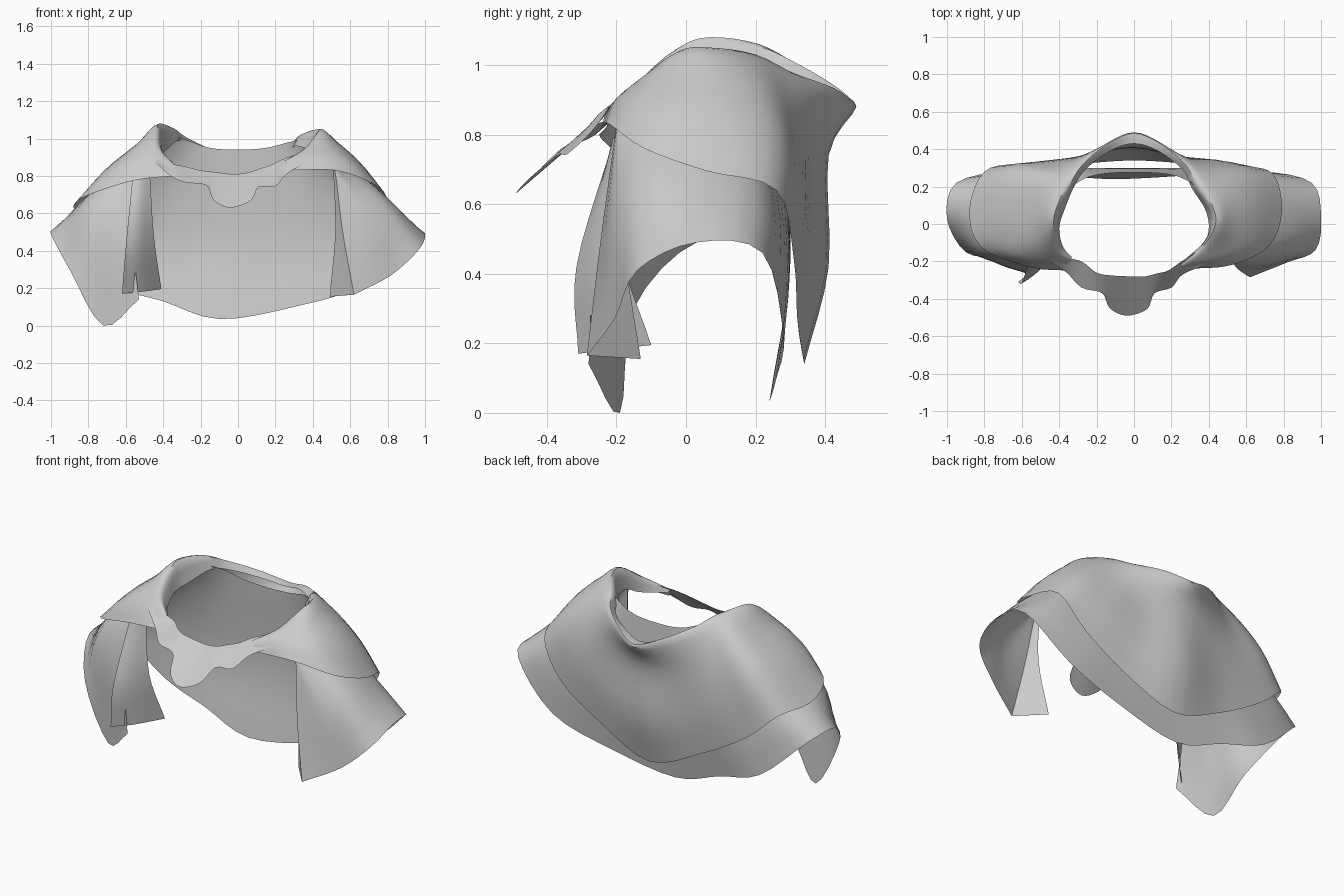
import bpy, math
from mathutils import Vector

cloth = bpy.data.materials.new("grey_cloth")
cloth.diffuse_color = (0.6, 0.6, 0.6, 1)


def spline(pts, steps):
    """Smooth curve through the given points."""
    p = [Vector(q) for q in pts]
    p = [2 * p[0] - p[1]] + p + [2 * p[-1] - p[-2]]
    out = []
    for i in range(1, len(p) - 2):
        a, b, c, d = p[i - 1:i + 3]
        for k in range(steps):
            t = k / steps
            out.append(0.5 * (2 * b + (c - a) * t + (2 * a - 5 * b + 4 * c - d) * t * t
                              + (3 * b - a - 3 * c + d) * t ** 3))
    return out + [p[-2]]


def drape(name, stations, across=4, down=5):
    """Cloth sheet lofted through stations, each a line of points from neck to hem."""
    columns = [spline(s, down) for s in stations]
    rows = [spline(r, across) for r in zip(*columns)]
    n = len(rows[0])
    verts = [v for r in rows for v in r]
    faces = [(i * n + j, i * n + j + 1, (i + 1) * n + j + 1, (i + 1) * n + j)
             for i in range(len(rows) - 1) for j in range(n - 1)]
    me = bpy.data.meshes.new(name)
    me.from_pydata(verts, [], faces)
    me.materials.append(cloth)
    ob = bpy.data.objects.new(name, me)
    bpy.context.collection.objects.link(ob)
    bpy.context.view_layer.objects.active = ob
    ob.select_set(True)
    bpy.ops.object.shade_smooth_by_angle(angle=math.radians(50))
    ob.select_set(False)
    return ob


# Long under cape: top, middle, hem at each station
under_right = [
    [(.52, -.20, .83), (.56, -.245, .50), (.62, -.285, .165)],
    [(.50, -.18, .88), (.72, -.21, .57), (.82, -.205, .27)],
    [(.44, -.08, .97), (.78, -.12, .68), (.97, -.14, .41)],
    [(.42, .05, 1.0), (.78, .06, .69), (1.0, .03, .49)],
    [(.37, .16, 1.0), (.74, .23, .62), (.95, .22, .46)],
    [(.27, .24, .98), (.52, .29, .50), (.68, .28, .22)],
    [(.15, .27, .95), (.25, .30, .45), (.30, .26, .10)],
]
under_left = [
    [(0, .275, .94), (-.02, .30, .45), (-.10, .24, .035)],
    [(-.15, .27, .95), (-.28, .30, .45), (-.40, .26, .13)],
    [(-.27, .24, .99), (-.52, .29, .50), (-.68, .28, .22)],
    [(-.37, .16, 1.02), (-.78, .23, .60), (-.95, .22, .46)],
    [(-.42, .05, 1.02), (-.82, .06, .675), (-1.0, .03, .49)],
    [(-.44, -.08, .98), (-.79, -.14, .66), (-.90, -.15, .30)],
    [(-.50, -.18, .87), (-.70, -.22, .50), (-.72, -.19, .0)],
    [(-.51, -.20, .80), (-.56, -.26, .48), (-.53, -.28, .14)],
]
drape("under_cape", under_right + under_left)

# Folded front strips of the under cape
drape("front_strip_right", [
    [(.52, -.20, .83), (.56, -.245, .50), (.62, -.285, .165)],
    [(.51, -.18, .83), (.52, -.18, .50), (.49, -.13, .155)]])
drape("front_strip_left", [
    [(-.565, -.21, .78), (-.60, -.315, .42), (-.62, -.31, .17)],
    [(-.52, -.21, .79), (-.53, -.27, .45), (-.52, -.23, .18)],
    [(-.47, -.19, .79), (-.45, -.19, .48), (-.41, -.10, .195)]])

# Short over cape: inner lip, rim, upper and lower middle, hem at each station
over_right = [
    [(.26, -.20, .87), (.25, -.22, .88), (.26, -.23, .87), (.27, -.235, .85), (.28, -.24, .83)],
    [(.37, -.10, .88), (.36, -.13, .95), (.41, -.17, .93), (.46, -.20, .89), (.52, -.22, .83)],
    [(.40, -.02, .92), (.43, -.02, 1.04), (.52, -.08, .96), (.62, -.12, .87), (.72, -.12, .76)],
    [(.38, .08, .94), (.43, .07, 1.05), (.53, .08, .98), (.66, .08, .86), (.79, .06, .695)],
    [(.31, .19, .96), (.36, .20, 1.03), (.49, .24, .93), (.62, .27, .79), (.75, .26, .64)],
    [(.26, .29, .94), (.29, .32, .97), (.38, .33, .82), (.49, .335, .63), (.60, .31, .44)],
    [(.13, .39, .92), (.15, .43, .92), (.20, .37, .74), (.26, .36, .48), (.33, .32, .27)],
]
over_left = [
    [(0, .43, .89), (0, .49, .88), (0, .41, .74), (0, .41, .42), (0, .34, .14)],
    [(-.13, .39, .92), (-.15, .43, .93), (-.20, .385, .74), (-.26, .36, .48), (-.33, .32, .27)],
    [(-.26, .29, .97), (-.29, .32, 1.0), (-.39, .33, .82), (-.50, .335, .63), (-.62, .32, .44)],
    [(-.32, .20, .99), (-.36, .21, 1.06), (-.49, .26, .96), (-.65, .29, .80), (-.80, .28, .60)],
    [(-.37, .08, .95), (-.42, .07, 1.08), (-.54, .08, .97), (-.71, .08, .83), (-.88, .08, .63)],
    [(-.40, -.02, .92), (-.43, -.02, 1.05), (-.53, -.08, .96), (-.68, -.13, .83), (-.82, -.12, .69)],
    [(-.38, -.12, .87), (-.42, -.13, .95), (-.47, -.18, .90), (-.52, -.21, .84), (-.56, -.23, .775)],
    [(-.33, -.18, .85), (-.34, -.19, .86), (-.34, -.21, .84), (-.34, -.23, .82), (-.34, -.25, .80)],
]
drape("over_cape", over_right + over_left, 4, 4)

# Ragged front collar flap: neck edge and lower edge
flap = [
    [(-.41, -.14, .93), (-.44, -.21, .87)],
    [(-.36, -.18, .87), (-.36, -.26, .80)],
    [(-.28, -.20, .85), (-.28, -.34, .765)],
    [(-.20, -.26, .83), (-.17, -.37, .75)],
    [(-.12, -.275, .82), (-.13, -.45, .67)],
    [(-.02, -.28, .81), (-.04, -.49, .63)],
    [(.06, -.28, .82), (.07, -.455, .67)],
    [(.12, -.265, .84), (.11, -.37, .74)],
    [(.18, -.25, .86), (.20, -.34, .745)],
    [(.24, -.21, .89), (.26, -.27, .81)],
    [(.33, -.15, .92), (.38, -.22, .88)],
]
drape("collar_flap", flap)
